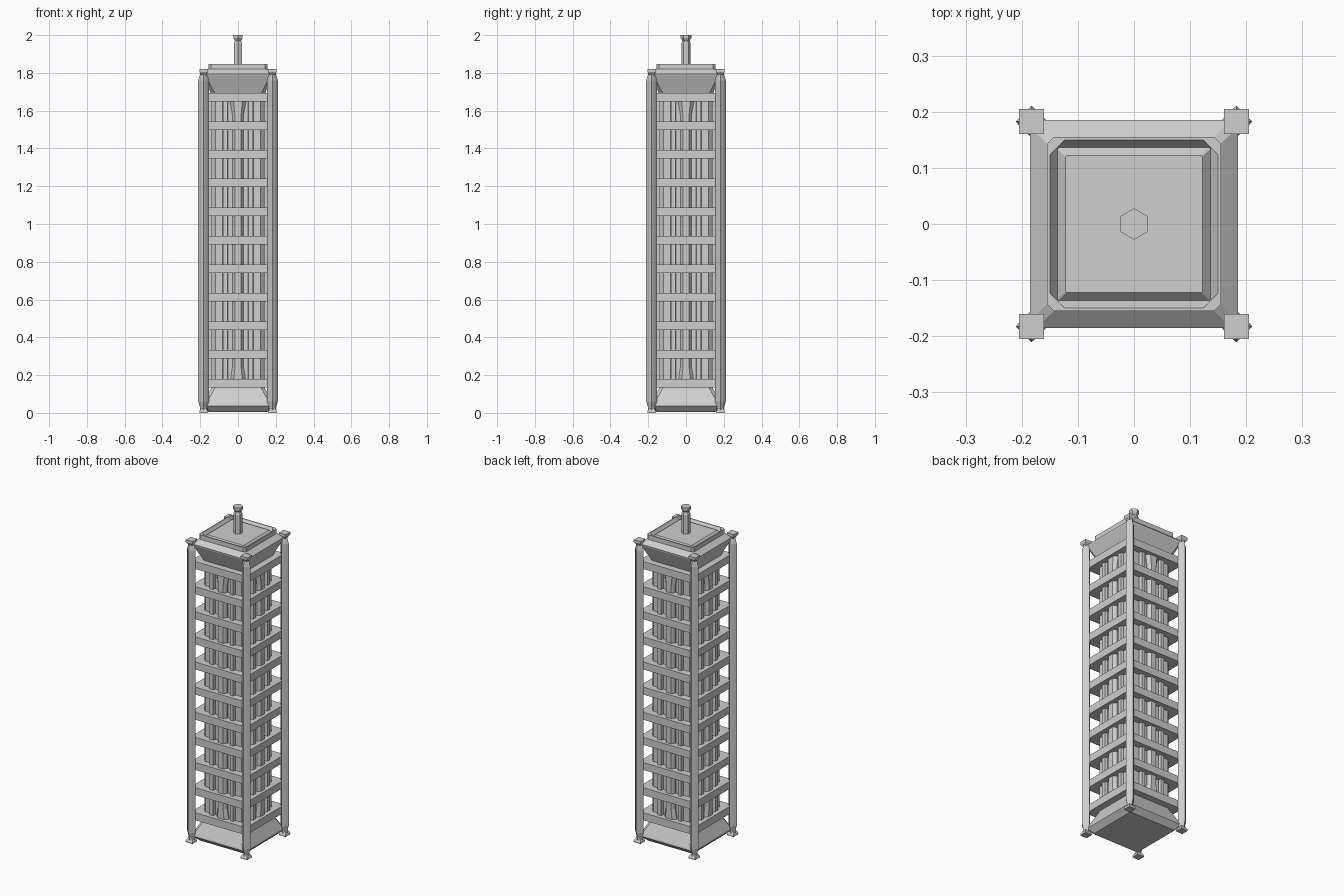
import bpy, bmesh, math

if "Cube" in bpy.data.objects:
    bpy.data.objects.remove(bpy.data.objects["Cube"])

grey = bpy.data.materials.new("concrete grey")
grey.diffuse_color = (0.62, 0.62, 0.62, 1)
grey.use_nodes = True
grey.node_tree.nodes["Principled BSDF"].inputs["Base Color"].default_value = grey.diffuse_color


def loft(name, rings):
    """Skin a closed solid through rings of (x, y, z) points."""
    bm = bmesh.new()
    loops = [[bm.verts.new(p) for p in ring] for ring in rings]
    n = len(loops[0])
    bm.faces.new(loops[0][::-1])
    bm.faces.new(loops[-1])
    for a, b in zip(loops, loops[1:]):
        for i in range(n):
            j = (i + 1) % n
            bm.faces.new((a[i], a[j], b[j], b[i]))
    bmesh.ops.recalc_face_normals(bm, faces=bm.faces)
    mesh = bpy.data.meshes.new(name)
    bm.to_mesh(mesh)
    bm.free()
    mesh.materials.append(grey)
    obj = bpy.data.objects.new(name, mesh)
    bpy.context.collection.objects.link(obj)
    return obj


def square(half, z, cut=0.012):
    """Square ring with clipped corners."""
    h, c = half, half - cut
    return [(x, y, z) for x, y in ((c, -h), (h, -c), (h, c), (c, h),
                                   (-c, h), (-h, c), (-h, -c), (-c, -h))]


def polygon(radius, z, sides, cx=0, cy=0, start=0, inner=1):
    """Polygon ring; inner scales every second corner."""
    pts = []
    for i in range(sides):
        a = start + math.tau * i / sides
        r = radius * (inner if i % 2 else 1)
        pts.append((cx + r * math.cos(a), cy + r * math.sin(a), z))
    return pts


def box(name, x0, x1, y0, y1, z0, z1):
    return loft(name, [[(x0, y0, z), (x1, y0, z), (x1, y1, z), (x0, y1, z)]
                       for z in (z0, z1)])


# Core shaft with flared base, flared crown, sloped roof edge and sunken roof gutter
loft("tower_core", [
    square(0.155, 0.006), square(0.185, 0.036), square(0.183, 0.045),
    square(0.143, 0.13, 0.02), square(0.14, 0.18, 0.02),
    square(0.14, 1.64, 0.02), square(0.143, 1.69, 0.02),
    square(0.183, 1.785), square(0.185, 1.795), square(0.155, 1.82),
    square(0.155, 1.847), square(0.150, 1.847),
    square(0.136, 1.826, 0.002), square(0.122, 1.841, 0.002)])

# Corner blocks joining the roof parapet
for sx in (-1, 1):
    for sy in (-1, 1):
        tri = [(0.151, 0.122), (0.151, 0.145), (0.145, 0.151), (0.122, 0.151)]
        loft("parapet_corner", [[(sx * x, sy * y, z) for x, y in tri]
                                for z in (1.825, 1.847)])

# Floor bands
for i in range(11):
    z = 0.158 + 0.1513 * i
    loft("floor_band", [square(0.183, z - 0.0225, 0.02),
                        square(0.183, z + 0.0225, 0.02)])

# Vertical ribs on all four walls
for k in range(4):
    ribs = []
    for x, w, d in ((0, 0.03, 0.165), (-0.067, 0.014, 0.158), (0.067, 0.014, 0.158)):
        s = 0.55 if x == 0 else 0.8
        rings = []
        for z, f in ((0.15, 1.5), (0.24, 1), (1.58, 1), (1.67, 1.5)):
            f = f if x == 0 else 1
            rings.append([(x - w * f, -0.135, z), (x + w * f, -0.135, z),
                          (x + w * f, -0.146, z), (x + w * s * f, -d, z),
                          (x - w * s * f, -d, z), (x - w * f, -0.146, z)])
        ribs.append(loft("wall_rib", rings))
    for rib in ribs:
        rib.rotation_euler.z = k * math.pi / 2

# Corner posts with necks, square caps and feet
for sx in (-1, 1):
    for sy in (-1, 1):
        cx, cy = sx * 0.1825, sy * 0.1825
        loft("corner_post", [polygon(r, z, 8, cx, cy, 0, 0.76) for r, z in (
            (0.02, 0.015), (0.019, 0.03), (0.028, 0.06),
            (0.028, 1.76), (0.019, 1.79), (0.02, 1.805))])
        for name, levels in (("post_foot", ((0.0225, 0), (0.0225, 0.008), (0.013, 0.026))),
                             ("post_cap", ((0.013, 1.79), (0.0225, 1.806), (0.0225, 1.82)))):
            loft(name, [polygon(h * math.sqrt(2), z, 4, cx, cy, math.pi / 4)
                        for h, z in levels])

# Six-sided mast with a cap
loft("roof_mast", [polygon(r, z, 6, start=math.pi / 2) for r, z in (
    (0.025, 1.83), (0.025, 1.955), (0.019, 1.97), (0.028, 1.984), (0.028, 2.0))])
